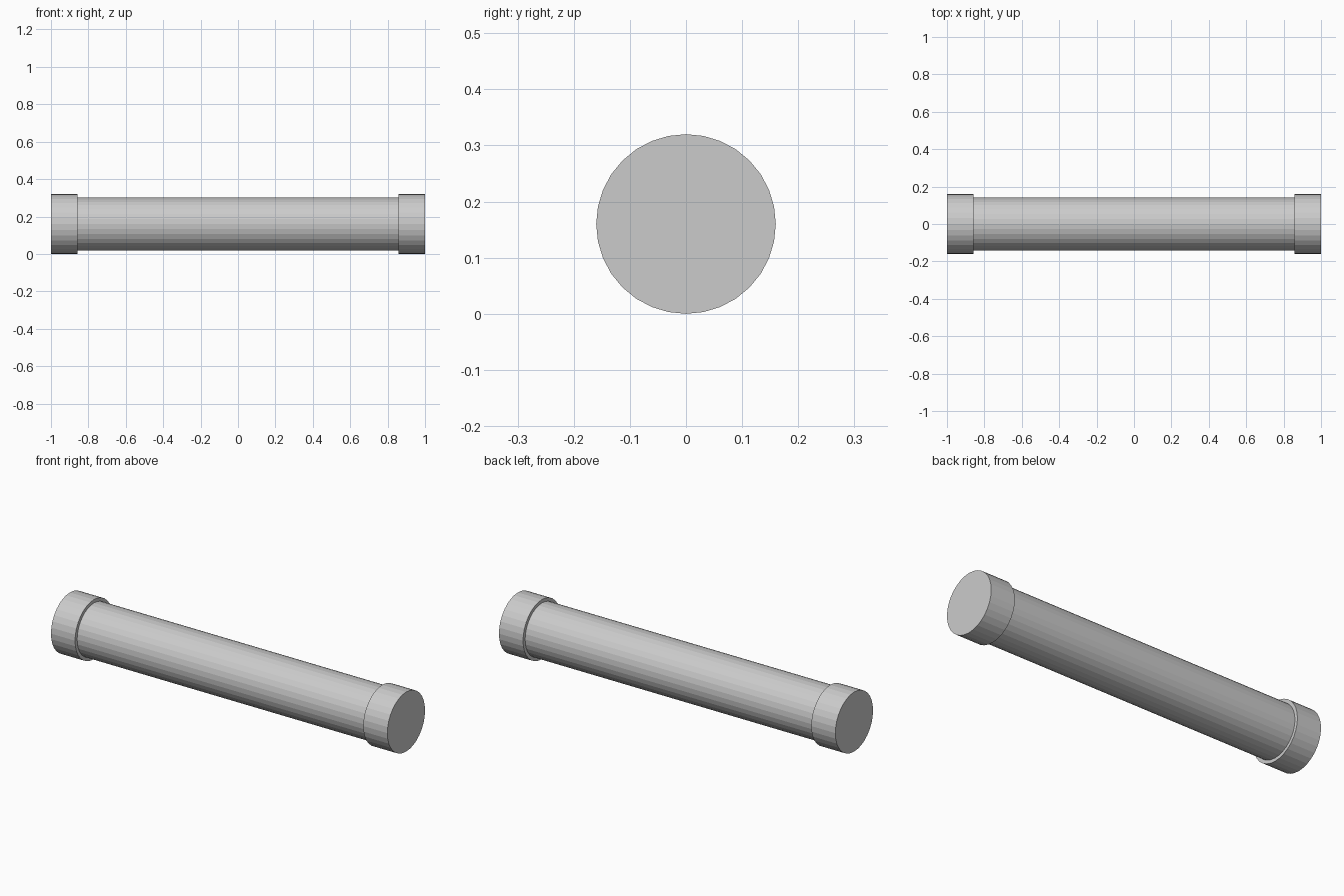
import bpy
from math import pi

if "Cube" in bpy.data.objects:
    bpy.data.objects.remove(bpy.data.objects["Cube"])

SIDES = 32
AXIS_Z = 0.16


def cylinder_x(name, radius, length, x):
    """Flat-faced cylinder lying along the x axis."""
    bpy.ops.mesh.primitive_cylinder_add(
        vertices=SIDES, radius=radius, depth=length,
        location=(x, 0, AXIS_Z), rotation=(0, pi / 2, 0))
    obj = bpy.context.object
    obj.name = name
    bpy.ops.object.transform_apply(location=False, rotation=True, scale=True)
    return obj


# Long tube, its ends seated inside the caps
cylinder_x("tube_body", 0.142, 1.9, 0)

# Wider cap on each end
CAP_LENGTH = 0.143
for name, side in (("left_cap", -1), ("right_cap", 1)):
    cylinder_x(name, 0.16, CAP_LENGTH, side * (1 - CAP_LENGTH / 2))
